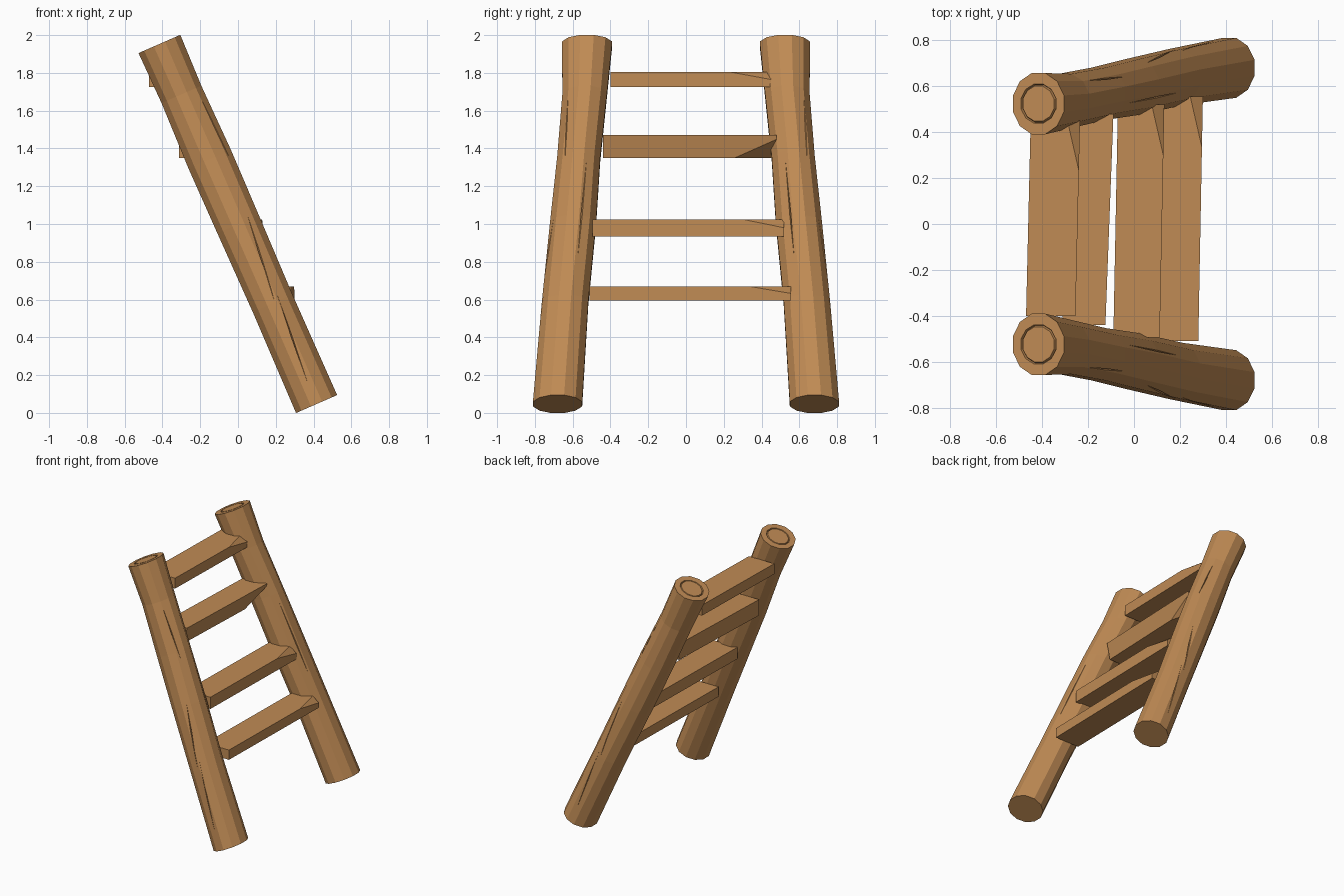
import bpy, bmesh, math
from mathutils import Vector

if "Cube" in bpy.data.objects:
    bpy.data.objects.remove(bpy.data.objects["Cube"])

wood = bpy.data.materials.new("wood")
wood.diffuse_color = (0.53, 0.26, 0.09, 1)
wood.use_nodes = True
wood.node_tree.nodes["Principled BSDF"].inputs["Base Color"].default_value = wood.diffuse_color

D = Vector((-0.4, 0, 0.9165))   # direction the logs lean along
N = Vector((0.9165, 0, 0.4))    # across the log, facing the climber
Y = Vector((0, 1, 0))
SIDES = 12


def finish(bm, name, material=wood):
    bmesh.ops.recalc_face_normals(bm, faces=bm.faces)
    me = bpy.data.meshes.new(name)
    bm.to_mesh(me)
    bm.free()
    ob = bpy.data.objects.new(name, me)
    bpy.context.collection.objects.link(ob)
    if material:
        me.materials.append(material)
    return ob


def axis_point(t, y):
    return Vector((0, y, 1)) + D * (t - 0.5) * 2.08


# Side log: (position along log, y, radius across, radius in y)
path = [(0.0, 0.68, 0.123, 0.135), (0.28, 0.64, 0.119, 0.127),
        (0.5, 0.598, 0.124, 0.126), (0.68, 0.568, 0.127, 0.118),
        (0.86, 0.536, 0.119, 0.122), (1.0, 0.524, 0.125, 0.138)]
# Growth ring groove in the top end
groove = [(1.0, 0.524, 0.086, 0.088), (0.994, 0.524, 0.082, 0.084),
          (1.0, 0.524, 0.077, 0.079)]
bm = bmesh.new()
rings = []
for t, y, rn, ry in path + groove:
    ring = []
    for i in range(SIDES):
        a = math.tau * (i + 0.5) / SIDES
        ring.append(bm.verts.new(axis_point(t, y) + N * rn * math.cos(a) + Y * ry * math.sin(a)))
    rings.append(ring)
for lo, hi in zip(rings, rings[1:]):
    for i in range(SIDES):
        j = (i + 1) % SIDES
        bm.faces.new((lo[i], lo[j], hi[j], hi[i]))
bm.faces.new(rings[0])
bm.faces.new(rings[-1])
logs = finish(bm, "side_logs")

# Cracks: (position, y of axis, angle round log, half length, slant)
cracks = [(0.18, 0.655, 80, 0.27, -0.08), (0.42, 0.615, 68, 0.33, -0.12),
          (0.5, 0.598, -22, 0.33, 0.0), (0.75, 0.555, 40, 0.22, 0.05)]
bm = bmesh.new()
for t, y, deg, half, slant in cracks:
    a = math.radians(deg)
    out = N * math.cos(a) + Y * math.sin(a)
    around = Y * math.cos(a) - N * math.sin(a)
    along = (D + Y * -0.08 + around * slant).normalized()
    c = axis_point(t, y) + out * 0.122
    ends = [bm.verts.new(c + along * half), bm.verts.new(c - along * half)]
    mid = [bm.verts.new(c + v) for v in (around * 0.004, out * 0.02, around * -0.004, out * -0.014)]
    for i in range(4):
        for e in ends:
            bm.faces.new((mid[i], mid[(i + 1) % 4], e))
cutter = finish(bm, "crack_cutter", None)
cutter.hide_render = True
cutter.display_type = 'WIRE'

cut = logs.modifiers.new("cracks", 'BOOLEAN')
cut.operation = 'DIFFERENCE'
cut.solver = 'EXACT'
cut.object = cutter
mir = logs.modifiers.new("mirror", 'MIRROR')
mir.use_axis = (False, True, False)
mir.use_clip = False


# Plank rung with one hewn corner at the +y end
def rung(name, x0, x1, y0, y1, z0, z1, skew, hew_below, lean=0.0):
    bm = bmesh.new()
    bmesh.ops.create_cube(bm, size=1)
    for v in bm.verts:
        fx, fy, fz = v.co + Vector((0.5, 0.5, 0.5))
        v.co = Vector((x0 + (x1 - x0) * fx + skew * (fy - 0.5) + lean * (fz - 1) * fx,
                       y0 + (y1 - y0) * fy, z0 + (z1 - z0) * fz))
    h = z1 - z0
    xe = x1 + skew * 0.5
    if hew_below:
        p = (Vector((xe - lean, y1 - 0.25, z0)), Vector((xe, y1, z0 + 0.85 * h)),
             Vector((xe - 0.1, y1, z0)))
    else:
        p = (Vector((xe, y1 - 0.24, z1)), Vector((xe, y1, z1 - 0.5 * h)),
             Vector((xe - 0.055, y1, z1)))
    n = (p[1] - p[0]).cross(p[2] - p[0])
    centre = Vector(((x0 + x1) / 2, 0, (z0 + z1) / 2))
    if n.dot(centre - p[0]) > 0:
        n = -n
    bmesh.ops.bisect_plane(bm, geom=bm.verts[:] + bm.edges[:] + bm.faces[:],
                           plane_co=p[0], plane_no=n, clear_outer=True)
    bmesh.ops.holes_fill(bm, edges=[e for e in bm.edges if e.is_boundary], sides=0)
    return finish(bm, name)


rung("rung_1", 0.09, 0.29, -0.51, 0.555, 0.595, 0.67, 0.02, False)
rung("rung_2", -0.08, 0.122, -0.495, 0.52, 0.935, 1.025, 0.02, False)
rung("rung_3", -0.295, -0.107, -0.44, 0.48, 1.35, 1.472, 0.035, True, 0.025)
rung("rung_4", -0.46, -0.245, -0.40, 0.45, 1.725, 1.805, 0.02, False)
